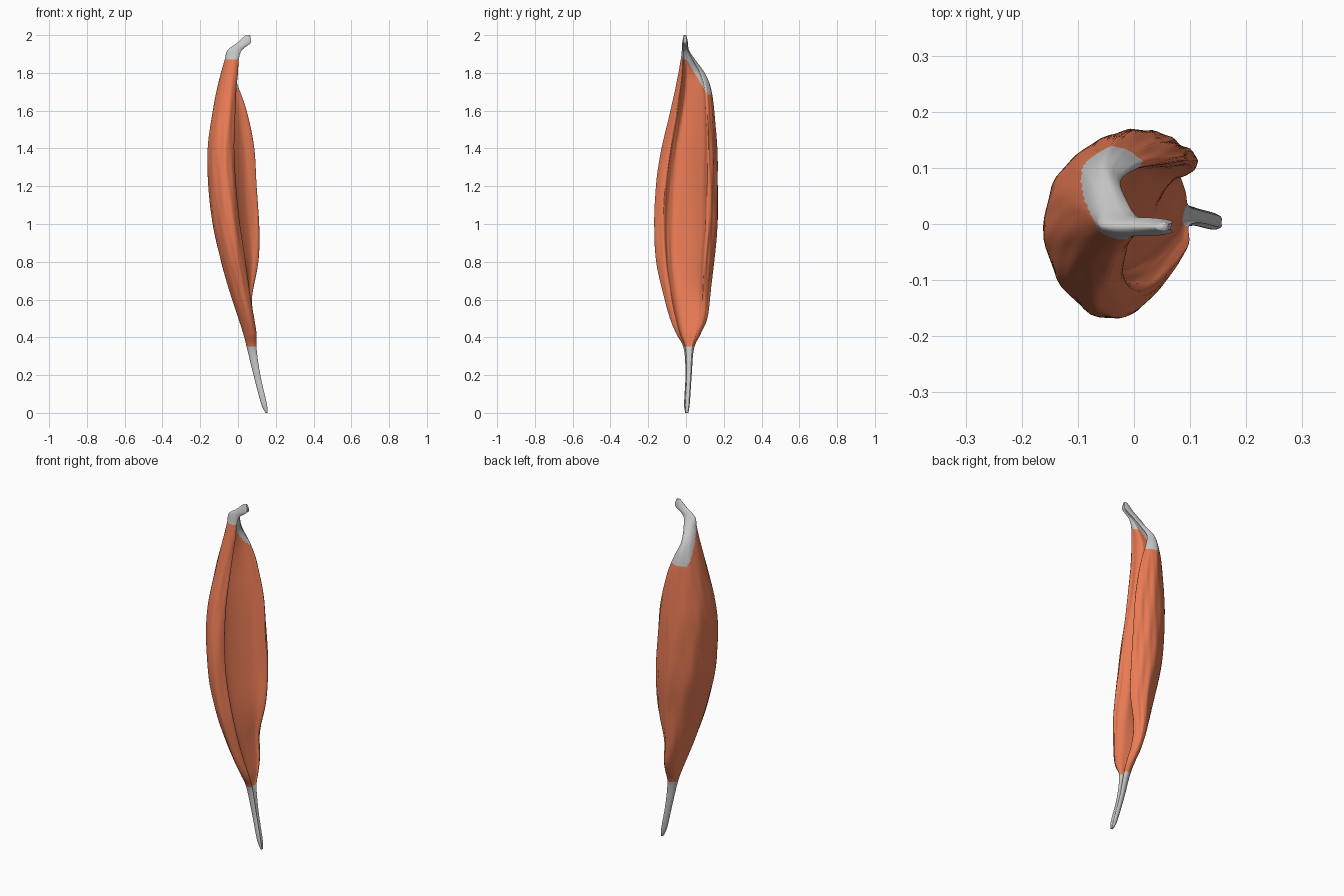
import bpy, bmesh, math

if "Cube" in bpy.data.objects:
    bpy.data.objects.remove(bpy.data.objects["Cube"])

# Stations from bottom to top:
# z, outer left x, front y, back y, front lip x, groove x, back lip x
STATIONS = [
    (0.00, 0.146, -0.004, 0.012, 0.157, 0.156, 0.157),
    (0.05, 0.122, -0.010, 0.020, 0.152, 0.148, 0.150),
    (0.20, 0.082, -0.003, 0.030, 0.118, 0.114, 0.117),
    (0.34, 0.048, -0.012, 0.042, 0.098, 0.088, 0.097),
    (0.42, 0.028, -0.052, 0.078, 0.098, 0.078, 0.092),
    (0.50, 0.002, -0.085, 0.112, 0.086, 0.060, 0.083),
    (0.62, -0.037, -0.118, 0.127, 0.066, 0.035, 0.075),
    (0.80, -0.090, -0.155, 0.145, 0.040, 0.000, 0.107),
    (1.00, -0.135, -0.170, 0.165, 0.010, -0.030, 0.111),
    (1.20, -0.155, -0.160, 0.167, -0.010, -0.050, 0.100),
    (1.40, -0.160, -0.128, 0.162, -0.020, -0.060, 0.085),
    (1.60, -0.134, -0.082, 0.147, -0.014, -0.065, 0.045),
    (1.72, -0.110, -0.056, 0.130, -0.008, -0.058, 0.004),
    (1.80, -0.090, -0.040, 0.098, 0.000, -0.050, -0.024),
    (1.87, -0.070, -0.028, 0.048, 0.004, -0.026, -0.010),
    (1.92, -0.056, -0.022, 0.016, 0.020, 0.005, 0.012),
    (1.96, -0.004, -0.020, 0.010, 0.066, 0.062, 0.066),
    (2.00, 0.040, -0.012, 0.002, 0.062, 0.060, 0.062),
]

# Gutter cross-section: (from, to, blend, depth), columns of a station
# L = outer left, F = front lip, I = groove, B = back lip
L, F, I, B = 1, 4, 5, 6
SECTION = [
    (L, F, 1.0, -0.72), (L, F, 0.68, -1.0), (L, F, 0.2, -0.72), (L, B, 0.0, -0.1),
    (L, B, 0.15, 0.6), (L, B, 0.55, 1.0), (L, B, 0.85, 0.9), (L, B, 1.0, 0.68),
    (I, B, 0.6, 0.52), (I, B, 0.22, 0.1), (I, F, 0.0, -0.35), (I, F, 0.4, -0.58),
]
AROUND, UP = 8, 9          # subdivisions per control span


def spline(p0, p1, p2, p3, t):
    return tuple(0.5 * (2 * b + (c - a) * t + (2 * a - 5 * b + 4 * c - d) * t * t
                        + (3 * b - a - 3 * c + d) * t ** 3)
                 for a, b, c, d in zip(p0, p1, p2, p3))


def ring(s):
    mid, half = (s[2] + s[3]) / 2, (s[3] - s[2]) / 2
    ctrl = [(s[a] + (s[b] - s[a]) * k, mid + half * v) for a, b, k, v in SECTION]
    n = len(ctrl)
    pts = [spline(ctrl[i - 1], ctrl[i], ctrl[(i + 1) % n], ctrl[(i + 2) % n], j / AROUND)
           for i in range(n) for j in range(AROUND)]
    # fine slanting fibre ridges on the belly
    cx = sum(p[0] for p in pts) / len(pts)
    amp = 0.012 * min(1, max(0, (s[0] - 0.35) * 4)) * min(1, max(0, (1.85 - s[0]) * 4))
    out = []
    for i, (x, y) in enumerate(pts):
        a = i / len(pts) * math.tau
        f = 1 + amp * (math.sin(14 * a + 9 * s[0]) + 0.6 * math.sin(23 * a - 13 * s[0]))
        out.append((cx + (x - cx) * f, mid + (y - mid) * f, s[0]))
    return out


rings = []
last = len(STATIONS) - 1
for i in range(last):
    four = [STATIONS[min(max(k, 0), last)] for k in (i - 1, i, i + 1, i + 2)]
    rings += [ring(spline(*four, j / UP)) for j in range(UP)]
rings.append(ring(STATIONS[-1]))


def region(p):
    x, y, z = p
    if z < 0.35:
        return "lower_tendon"
    if z > 1.87 or (z > 1.68 and y > 0.105 - 0.6 * (z - 1.7)):
        return "upper_tendon"
    return "muscle_belly"


def build(name, material=None):
    bm = bmesh.new()
    grid = [[bm.verts.new(p) for p in r] for r in rings]
    n = len(grid[0])
    for lo, hi in zip(grid, grid[1:]):
        for j in range(n):
            k = (j + 1) % n
            quad = (lo[j], hi[j], hi[k], lo[k])
            centre = sum((v.co for v in quad), quad[0].co * 0) / 4
            if region(centre) == name:
                bm.faces.new(quad)
    # close the tendon tips
    if name == "lower_tendon":
        bm.faces.new(grid[0])
    if name == "upper_tendon":
        bm.faces.new(grid[-1][::-1])
    bmesh.ops.delete(bm, geom=[v for v in bm.verts if not v.link_faces], context='VERTS')
    for f in bm.faces:
        f.smooth = True
        f.normal_flip()
    bm.normal_update()
    # outward test on the leftmost face
    if min(bm.faces, key=lambda f: f.calc_center_median().x).normal.x > 0:
        bmesh.ops.reverse_faces(bm, faces=bm.faces[:])
    me = bpy.data.meshes.new(name)
    bm.to_mesh(me)
    bm.free()
    ob = bpy.data.objects.new(name, me)
    bpy.context.collection.objects.link(ob)
    if material:
        me.materials.append(material)
    return ob


flesh = bpy.data.materials.new("flesh")
flesh.diffuse_color = (0.82, 0.2, 0.09, 1)
flesh.use_nodes = True
flesh.node_tree.nodes["Principled BSDF"].inputs["Base Color"].default_value = flesh.diffuse_color

build("muscle_belly", flesh)
build("upper_tendon")
build("lower_tendon")
